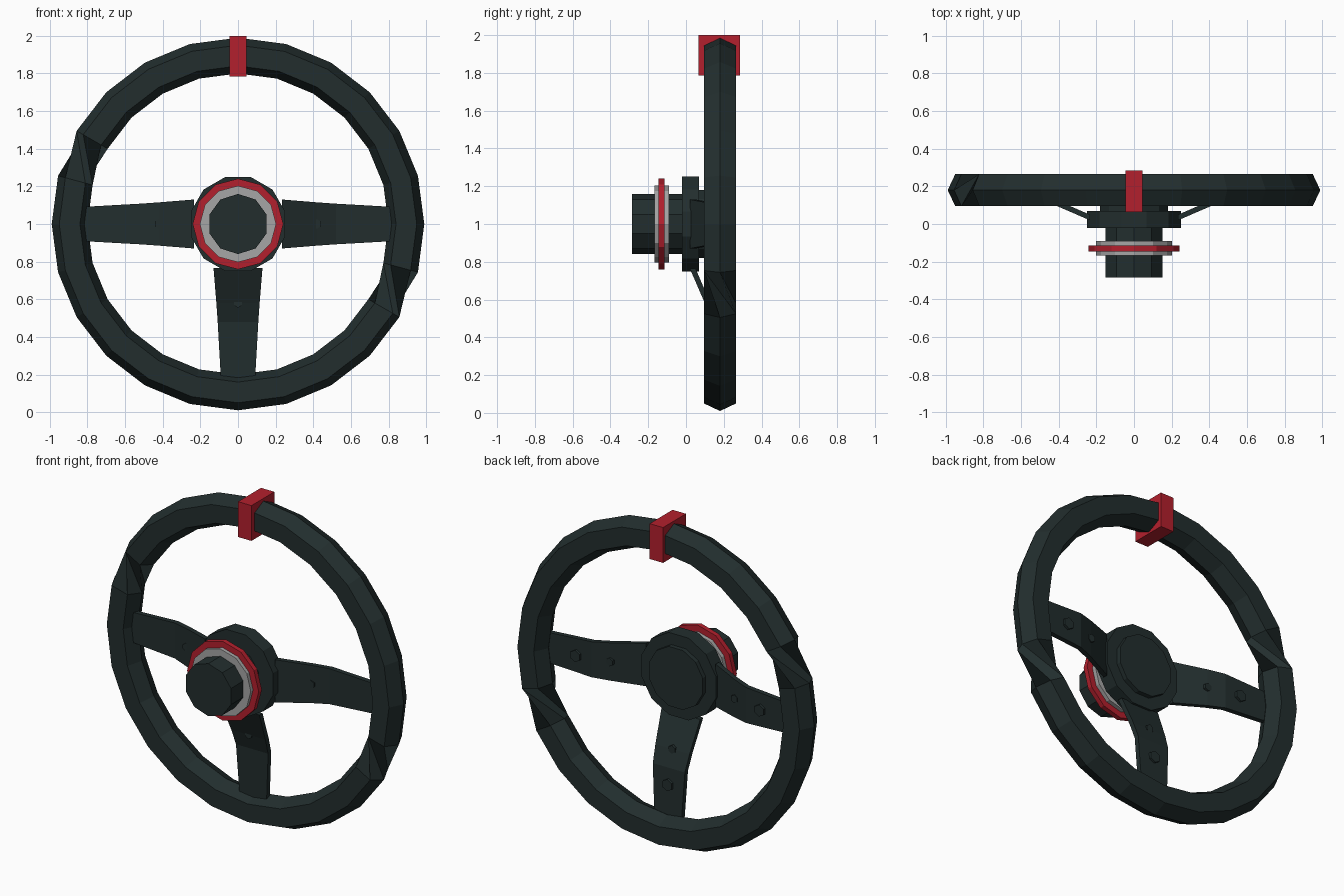
import bpy, bmesh, math
from mathutils import Matrix, Vector

if "Cube" in bpy.data.objects:
    bpy.data.objects.remove(bpy.data.objects["Cube"])


def material(name, col):
    m = bpy.data.materials.new(name)
    m.diffuse_color = (*col, 1)
    m.use_nodes = True
    m.node_tree.nodes["Principled BSDF"].inputs["Base Color"].default_value = m.diffuse_color
    return m


DARK = material("dark_rubber", (0.016, 0.027, 0.027))
RED = material("red", (0.45, 0.014, 0.026))
GREY = material("light_grey", (0.38, 0.38, 0.38))


def finish(name, bm, mat):
    bmesh.ops.recalc_face_normals(bm, faces=bm.faces)
    me = bpy.data.meshes.new(name)
    bm.to_mesh(me)
    bm.free()
    me.materials.append(mat)
    ob = bpy.data.objects.new(name, me)
    bpy.context.collection.objects.link(ob)
    return ob


def disc(name, r, y0, y1, sides, mat, x=0, z=1, turn=0):
    """Prism along y; a corner points up when turn is 0."""
    bm = bmesh.new()
    rings = []
    for y in (y0, y1):
        ring = []
        for i in range(sides):
            a = 2 * math.pi * i / sides + turn
            ring.append(bm.verts.new((x + r * math.sin(a), y, z + r * math.cos(a))))
        rings.append(ring)
    bm.faces.new(rings[0])
    bm.faces.new(rings[1])
    for i in range(sides):
        j = (i + 1) % sides
        bm.faces.new((rings[0][i], rings[0][j], rings[1][j], rings[1][i]))
    return finish(name, bm, mat)


# Rim: hexagonal section, 24 steps, twisted in two opposite places
section = [(0.99, 0.18), (0.95, 0.095), (0.84, 0.095),
           (0.80, 0.18), (0.84, 0.265), (0.95, 0.265)]
bm = bmesh.new()
loops = []
for i in range(24):
    a = math.radians(15 * i)
    loops.append([bm.verts.new((r * math.cos(a), y, 1 + r * math.sin(a)))
                  for r, y in section])
for i in range(24):
    shift = 2 if i in (10, 22) else 0
    A, B = loops[i], loops[(i + 1) % 24]
    for j in range(6):
        k = (j + 1) % 6
        bm.faces.new((A[j], A[k], B[(k + shift) % 6], B[(j + shift) % 6]))
finish("rim", bm, DARK)

# Spokes: bent tapering plates with bolts on the back
profile = [(0.235, 0.13, 0.02), (0.42, 0.115, 0.10),
           (0.52, 0.108, 0.135), (0.84, 0.09, 0.145)]  # radius, half width, front y
for name, ang in (("right", 0), ("left", math.pi), ("lower", math.pi / 2)):
    bm = bmesh.new()
    loops = [[bm.verts.new(p) for p in ((r, y, -w), (r, y, w),
                                        (r, y + 0.03, w), (r, y + 0.03, -w))]
             for r, w, y in profile]
    for A, B in zip(loops, loops[1:]):
        for j in range(4):
            k = (j + 1) % 4
            bm.faces.new((A[j], A[k], B[k], B[j]))
    bm.faces.new(loops[0])
    bm.faces.new(loops[-1])
    rot = Matrix.Rotation(ang, 4, 'Y')
    bm.transform(Matrix.Translation((0, 0, 1)) @ rot)
    finish(name + "_spoke", bm, DARK)
    for bolt, r, size, y in (("outer", 0.62, 0.036, 0.183), ("inner", 0.42, 0.025, 0.138)):
        p = rot @ Vector((r, 0, 0))
        disc(f"{name}_{bolt}_bolt", size, y - 0.04, y, 6, DARK, p.x, 1 + p.z)

# Hub stack
disc("hub_plate", 0.259, -0.02, 0.07, 12, DARK, turn=math.pi / 12)
disc("hub_back_cap", 0.187, 0.07, 0.098, 12, DARK, turn=math.pi / 12)
disc("hub_barrel", 0.16, -0.285, -0.02, 10, DARK)
disc("grey_collar", 0.203, -0.167, -0.09, 12, GREY)
disc("red_collar", 0.241, -0.145, -0.115, 12, RED)

# Top centre marker
bm = bmesh.new()
bmesh.ops.create_cube(bm, size=1)
bm.transform(Matrix.Translation((0, 0.175, 1.8925)) @ Matrix.Diagonal((0.09, 0.22, 0.215, 1)))
finish("top_marker", bm, RED)
